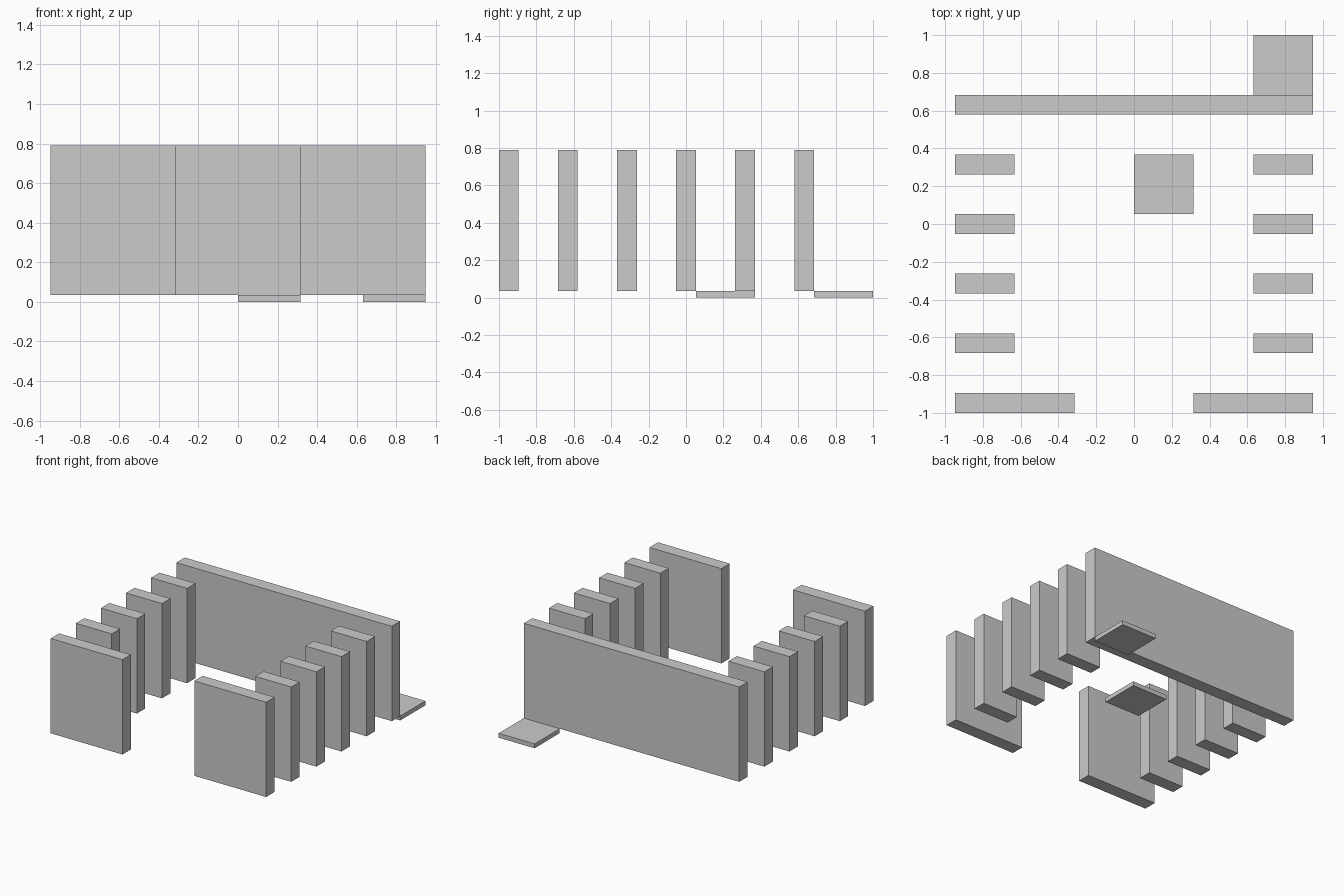
import bpy

if "Cube" in bpy.data.objects:
    bpy.data.objects.remove(bpy.data.objects["Cube"])

U = 2 / 19            # one module: wall thickness
BASE, TOP = 0.035, 0.789


def box(name, x0, x1, y0, y1, z0, z1):
    bpy.ops.mesh.primitive_cube_add(size=1, location=((x0 + x1) / 2, (y0 + y1) / 2, (z0 + z1) / 2))
    ob = bpy.context.object
    ob.name = name
    ob.scale = (x1 - x0, y1 - y0, z1 - z0)
    bpy.ops.object.transform_apply(location=False, rotation=False, scale=True)
    return ob


# Front wall halves and side fins, mirrored about the centre
for side, s in (("left", -1), ("right", 1)):
    for i in range(5):
        inner = 3 * U if i == 0 else 6 * U
        x0, x1 = sorted((s * inner, s * 9 * U))
        y = -1 + 3 * U * i
        name = f"{side}_front_wall" if i == 0 else f"{side}_fin_{i}"
        box(name, x0, x1, y, y + U, BASE, TOP)

# Full-width back wall
box("back_wall", -9 * U, 9 * U, -1 + 15 * U, -1 + 16 * U, BASE, TOP)

# Thin floor plates
box("inner_floor_plate", 0, 3 * U, 0.5 * U, 3.5 * U, 0, BASE)
box("rear_floor_plate", 6 * U, 9 * U, 1 - 3 * U, 1, 0, BASE)
